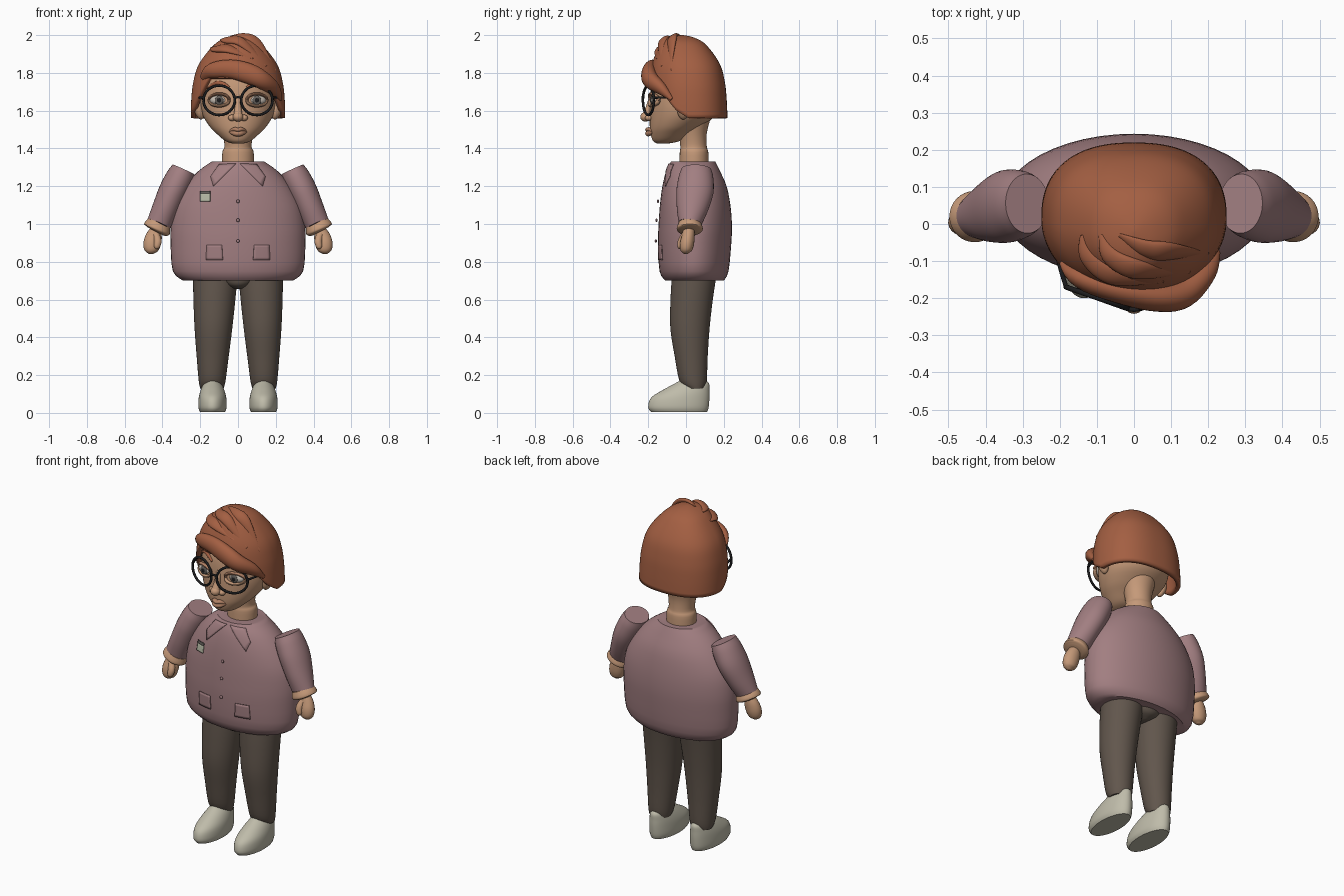
import bpy, bmesh, math
from mathutils import Vector, Matrix
from mathutils.bvhtree import BVHTree

cube = bpy.data.objects.get("Cube")
if cube:
    bpy.data.objects.remove(cube, do_unlink=True)


def material(name, *rgb):
    m = bpy.data.materials.new(name)
    m.use_nodes = True
    m.diffuse_color = (*rgb, 1)
    m.node_tree.nodes["Principled BSDF"].inputs["Base Color"].default_value = (*rgb, 1)
    return m


SKIN = material("skin", .56, .32, .19)
LIPS = material("lips", .44, .22, .13)
HAIR = material("auburn hair", .37, .115, .055)
SHIRT = material("mauve shirt", .36, .21, .22)
TROUSERS = material("brown trousers", .12, .093, .073)
SHOES = material("pale shoes", .52, .5, .4)
BLACK = material("black frames", .012, .012, .013)
WHITE = material("eye white", .55, .5, .44)
IRIS = material("grey iris", .12, .11, .1)
BADGE = material("sage badge", .45, .47, .36)


def finish(name, bm, mat, mirrored=False, angle=40):
    bmesh.ops.recalc_face_normals(bm, faces=bm.faces)
    me = bpy.data.meshes.new(name)
    bm.to_mesh(me)
    bm.free()
    me.materials.append(mat)
    me.shade_smooth()
    me.set_sharp_from_angle(angle=math.radians(angle))
    ob = bpy.data.objects.new(name, me)
    bpy.context.collection.objects.link(ob)
    if mirrored:
        ob.modifiers.new("Mirror", 'MIRROR')
    return ob


def smooth_rows(rows, k):
    """Catmull-Rom interpolation of equally long tuples."""
    out = []
    for i in range(len(rows) - 1):
        quad = rows[max(i - 1, 0)], rows[i], rows[i + 1], rows[min(i + 2, len(rows) - 1)]
        for s in range(k):
            t = s / k
            out.append([b + .5 * t * (c - a + t * (2*a - 5*b + 4*c - d + t * (3*(b - c) + d - a)))
                        for a, b, c, d in zip(*quad)])
    return out + [list(rows[-1])]


def skin_rings(bm, rings, caps=True):
    rings = [[bm.verts.new(p) for p in r] for r in rings]
    n = len(rings[0])
    for a, b in zip(rings, rings[1:]):
        for j in range(n):
            bm.faces.new((a[j], a[(j + 1) % n], b[(j + 1) % n], b[j]))
    if caps:
        bm.faces.new(rings[0])
        bm.faces.new(rings[-1])


def oval(z, cx, rx, yf, yb, n=48):
    return [(cx + rx * math.sin(a), (yf + yb) / 2 - (yb - yf) / 2 * math.cos(a), z)
            for a in (math.tau * j / n for j in range(n))]


def loft(name, rows, mat, k=4, mirrored=False):
    """Stack of ovals: z, centre x, half width, front y, back y."""
    bm = bmesh.new()
    skin_rings(bm, [oval(*r) for r in smooth_rows(rows, k)])
    return finish(name, bm, mat, mirrored)


def sweep(name, rows, mat, ref=(0, 1, 0), k=5, n=20, mirrored=False):
    """Tube along x, y, z with a radius across and a radius along ref."""
    bm = bmesh.new()
    rows = smooth_rows(rows, k)
    pts = [Vector(r[:3]) for r in rows]
    rings = []
    for i, r in enumerate(rows):
        t = (pts[min(i + 1, len(pts) - 1)] - pts[max(i - 1, 0)]).normalized()
        u = t.cross(Vector(ref)).normalized()
        v = u.cross(t)
        rings.append([pts[i] + u * r[3] * math.cos(a) + v * r[4] * math.sin(a)
                      for a in (math.tau * j / n for j in range(n))])
    skin_rings(bm, rings)
    return finish(name, bm, mat, mirrored)


def ball(name, centre, radii, mat, mirrored=False, tilt=0):
    bm = bmesh.new()
    m = Matrix.Translation(centre) @ Matrix.Rotation(tilt, 4, 'Y') @ Matrix.Diagonal((*radii, 1))
    bmesh.ops.create_uvsphere(bm, u_segments=24, v_segments=14, radius=1, matrix=m)
    return finish(name, bm, mat, mirrored)


def tree(ob):
    return BVHTree.FromPolygons([v.co for v in ob.data.vertices],
                                [p.vertices for p in ob.data.polygons])


def front(bvh, x, z):
    return bvh.ray_cast(Vector((x, -2, z)), Vector((0, 1, 0)))[0]


def patch(name, bvh, corners, mat, lift=.004, n=6, mirrored=False):
    """Thin four-cornered plate laid on the front of a surface."""
    bm = bmesh.new()
    a, b, c, d = (Vector(p) for p in corners)
    grid = []
    for i in range(n + 1):
        for j in range(n + 1):
            p = a.lerp(b, i / n).lerp(d.lerp(c, i / n), j / n)
            grid.append(bm.verts.new(front(bvh, *p) - Vector((0, lift, 0))))
    for i in range(n):
        for j in range(n):
            q = i * (n + 1) + j
            bm.faces.new((grid[q], grid[q + 1], grid[q + n + 2], grid[q + n + 1]))
    ob = finish(name, bm, mat, mirrored)
    s = ob.modifiers.new("Thickness", 'SOLIDIFY')
    s.thickness, s.offset = .006, 0
    return ob


# Shirt body
body = loft("shirt_body", [
    (.70, 0, .29, -.11, .2), (.75, 0, .345, -.14, .225), (.9, 0, .357, -.148, .24),
    (1.0, 0, .355, -.145, .243), (1.1, 0, .335, -.138, .235), (1.2, 0, .28, -.125, .215),
    (1.28, 0, .21, -.105, .18), (1.33, 0, .14, -.08, .155)], SHIRT, k=3)
chest = tree(body)
patch("collar", chest, [(.01, 1.32), (.13, 1.2), (.145, 1.25), (.1, 1.315)], SHIRT, mirrored=True)
patch("pockets", chest, [(.08, .81), (.17, .81), (.165, .89), (.085, .89)], SHIRT, mirrored=True)
patch("badge", chest, [(-.2, 1.12), (-.147, 1.12), (-.147, 1.16), (-.2, 1.16)], BADGE, .007)
patch("badge_clip", chest, [(-.2, 1.16), (-.147, 1.16), (-.147, 1.175), (-.2, 1.175)], IRIS, .007)
for i, z in enumerate((.91, 1.02, 1.12)):
    ball(f"button_{i + 1}", front(chest, 0, z) - Vector((0, .012, 0)), (.009, .006, .009), SHIRT)

# Arms, cuffs and hands
sweep("sleeves", [
    (.288, .055, 1.288, .064, .08), (.308, .053, 1.245, .074, .092), (.345, .047, 1.17, .076, .098),
    (.385, .033, 1.08, .07, .083), (.42, .02, 1.0, .064, .06)], SHIRT, n=32, mirrored=True)
sweep("cuffs", [(.415, .02, 1.005, .062, .058), (.426, .02, .982, .072, .068),
                (.432, .02, .968, .07, .066), (.436, .02, .96, .045, .04)], SKIN, k=3, n=32, mirrored=True)
sweep("hands", [(.435, .015, .97, .03, .03), (.445, .012, .935, .043, .034), (.455, .005, .895, .046, .037),
                (.46, 0, .86, .036, .03), (.461, 0, .842, .012, .01)], SKIN, mirrored=True)
sweep("thumbs", [(.435, -.005, .945, .018, .018), (.425, -.025, .91, .02, .018),
                 (.43, -.032, .88, .016, .014), (.433, -.033, .868, .005, .005)], SKIN, mirrored=True)

# Trousers and shoes
loft("trouser_legs", [
    (.72, .12, .118, -.075, .16), (.6, .125, .111, -.082, .142), (.45, .13, .1, -.083, .125),
    (.3, .134, .085, -.06, .115), (.17, .137, .071, -.035, .11), (.13, .138, .062, 0, .1)],
    TROUSERS, mirrored=True)
loft("trouser_seat", [(.655, 0, .02, -.03, .1), (.68, 0, .09, -.07, .15), (.73, 0, .16, -.08, .16)], TROUSERS)
loft("shoes", [
    (.005, .135, .066, -.185, .112), (.03, .135, .075, -.2, .12), (.08, .135, .073, -.185, .124),
    (.12, .135, .063, -.125, .124), (.155, .135, .047, -.06, .122), (.175, .135, .026, -.025, .1)],
    SHOES, mirrored=True)

# Neck and head
loft("neck", [(1.3, 0, .085, -.035, .12), (1.38, 0, .083, -.033, .118), (1.41, 0, .072, -.03, .11),
              (1.48, 0, .08, -.04, .11), (1.56, 0, .1, -.06, .13)], SKIN)
head = loft("head", [
    (1.425, 0, .025, -.15, -.1), (1.44, 0, .068, -.175, -.03), (1.48, 0, .115, -.188, .03),
    (1.52, 0, .153, -.192, .09), (1.58, 0, .188, -.192, .16), (1.65, 0, .2, -.19, .18),
    (1.75, 0, .19, -.18, .17), (1.85, 0, .15, -.14, .14), (1.93, 0, .07, -.08, .08)], SKIN)
face = tree(head)
ball("ears", (.207, -.015, 1.61), (.026, .032, .058), SKIN, True, .25)

# Nose, mouth and brows
sweep("nose_bridge", [(0, -.178, 1.68, .015, .015), (0, -.195, 1.62, .017, .017),
                      (0, -.213, 1.575, .024, .02)], SKIN)
ball("nose_tip", (0, -.214, 1.567), (.028, .028, .025), SKIN)
ball("nostrils", (.032, -.197, 1.562), (.02, .02, .017), SKIN, True)
for name, z, r in (("upper_lip", 1.498, .011), ("lower_lip", 1.478, .014)):
    sweep(name, [(-.05, -.168, 1.49, .003, .005), (-.02, -.194, z + .003, r, .014), (0, -.2, z, r, .016),
                 (.02, -.194, z + .003, r, .014), (.05, -.168, 1.49, .003, .005)], LIPS)
brow = [(*front(face, x, z), r, .008) for x, z, r in
        ((.045, 1.722, .006), (.08, 1.742, .011), (.12, 1.745, .01), (.165, 1.718, .003))]
sweep("eyebrows", brow, HAIR, mirrored=True)

# Eyes with lids
ball("eyes", (.1, -.152, 1.655), (.05, .034, .03), WHITE, True)
ball("irises", (.1, -.181, 1.655), (.023, .008, .025), IRIS, True)
ball("pupils", (.1, -.187, 1.655), (.011, .004, .012), BLACK, True)
for name, h in (("upper_lids", .034), ("lower_lids", -.03)):
    sweep(name, [(.1 + .054 * math.cos(a), -.164 - .018 * math.sin(a) + .02 * math.cos(a),
                  1.655 + h * math.sin(a), .008, .012) for a in (math.pi * i / 6 for i in range(7))],
          LIPS if h > 0 else SKIN, n=10, mirrored=True)

# Glasses
rim = []
for i in range(33):
    a = math.tau * i / 32
    x = .1 + .083 * math.cos(a)
    rim.append((x, -.234 + .35 * x, 1.655 + .078 * math.sin(a), .007, .007))
sweep("glasses_rims", rim, BLACK, k=1, n=10, mirrored=True)
sweep("glasses_bridge", [(-.02, -.228, 1.665, .006, .006), (0, -.231, 1.672, .006, .006),
                         (.02, -.228, 1.665, .006, .006)], BLACK, n=10)
sweep("glasses_temples", [(.183, -.17, 1.668, .006, .006), (.205, -.09, 1.67, .006, .006),
                          (.213, 0, 1.66, .006, .006)], BLACK, ref=(0, 0, 1), n=10, mirrored=True)

# Hair shell: oval profile cut off at a lower edge that follows the face
profile = smooth_rows([
    (2.0, .004, -.024, -.016), (1.988, .06, -.09, .04), (1.95, .125, -.135, .105), (1.85, .205, -.18, .178),
    (1.75, .237, -.196, .206), (1.65, .248, -.196, .216), (1.55, .25, -.19, .22)], 6)
edge = [(-180, 1.56), (-92, 1.56), (-72, 1.61), (-56, 1.68), (-42, 1.77), (0, 1.77),
        (35, 1.72), (56, 1.67), (72, 1.6), (90, 1.56), (180, 1.56)]


def lookup(table, key, sign=1):
    for a, b in zip(table, table[1:]):
        if sign * a[0] <= sign * key <= sign * b[0]:
            t = (key - a[0]) / (b[0] - a[0])
            return [p + (q - p) * t for p, q in zip(a, b)]
    return table[-1]


bm = bmesh.new()
rings = []
for i in range(31):
    ring = []
    for j in range(96):
        deg = -180 + 3.75 * j
        low = lookup(edge, deg)[1]
        z = 2.0 - (2.0 - low) * (i / 30) ** 1.5
        _, rx, yf, yb = lookup(profile, z, -1)
        s, c = math.sin(math.radians(deg)), math.cos(math.radians(deg))
        power = .84 if c < 0 else 1
        ring.append((rx * math.copysign(abs(s) ** power, s),
                     (yf + yb) / 2 - (yb - yf) / 2 * math.copysign(abs(c) ** power, c), z))
    rings.append(ring)
skin_rings(bm, rings, caps=False)
bm.faces.new([v for v in bm.verts][:96])
hair = finish("hair", bm, HAIR)
scalp = tree(hair)
shell = hair.modifiers.new("Thickness", 'SOLIDIFY')
shell.thickness, shell.offset = .025, -1

# Swept fringe and raised locks
sweep("fringe", [
    (-.185, -.105, 1.77, .02, .012), (-.14, -.145, 1.81, .04, .03), (-.04, -.178, 1.82, .05, .036),
    (.06, -.196, 1.795, .054, .04), (.13, -.185, 1.76, .048, .042), (.19, -.13, 1.715, .035, .03),
    (.225, -.075, 1.66, .008, .01)], HAIR, n=28)
locks = [[(-.04, -.03), (.03, -.065), (.1, -.075), (.2, -.08)],
         [(-.09, -.03), (-.06, -.09), (.02, -.125), (.15, -.13)],
         [(-.14, -.03), (-.12, -.09), (-.05, -.14), (.08, -.155)]]
for i, path in enumerate(locks):
    rows = []
    for (x, y), r in zip(path, (.006, .026, .03, .004)):
        p = scalp.ray_cast(Vector((x, y, 3)), Vector((0, 0, -1)))[0]
        rows.append((*p, r, r * .5))
    sweep(f"hair_lock_{i + 1}", rows, HAIR, ref=(0, -.6, .8), k=8)
